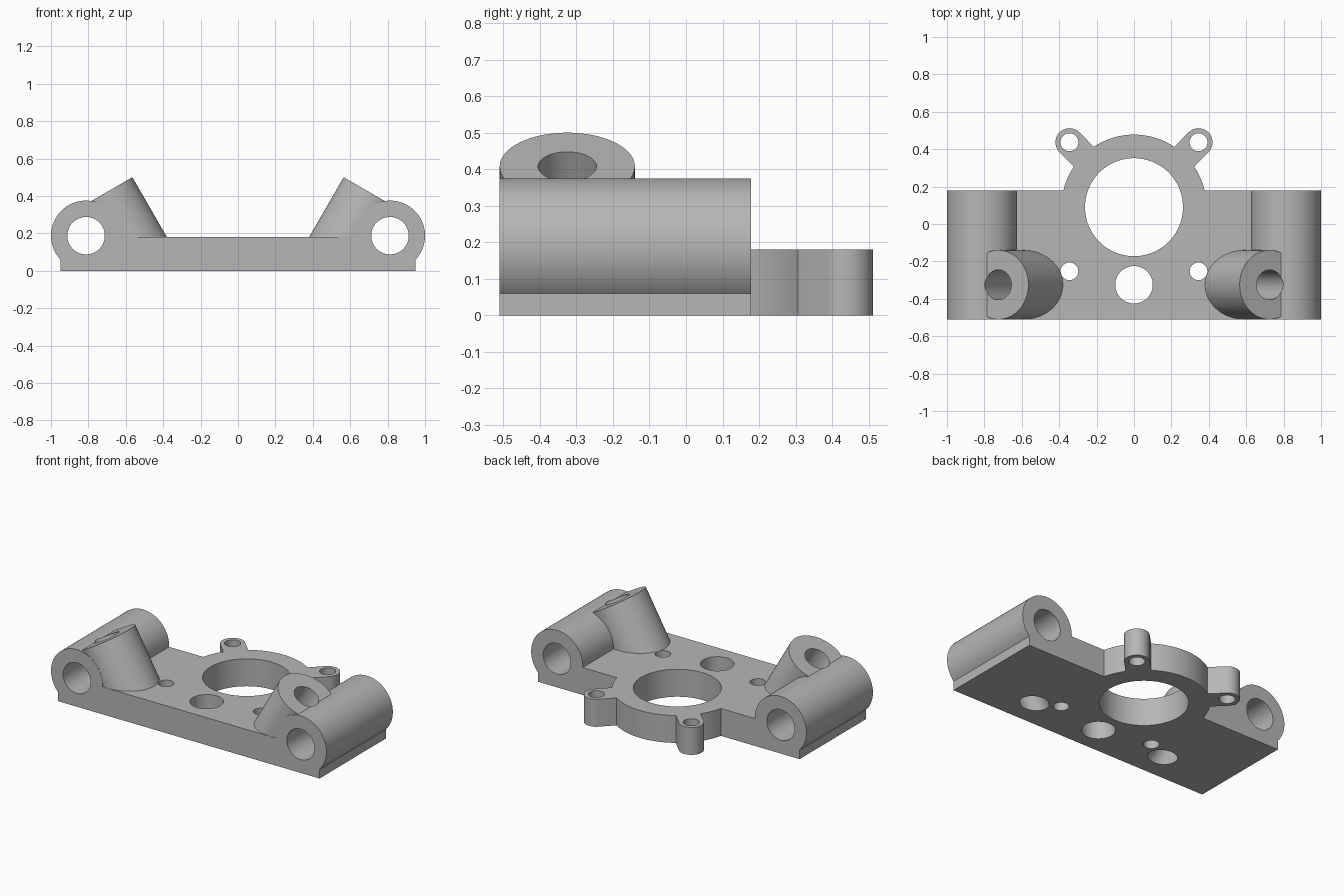
import bpy, bmesh, math
from mathutils import Matrix, Vector

if "Cube" in bpy.data.objects:
    bpy.data.objects.remove(bpy.data.objects["Cube"])

grey = bpy.data.materials.new("grey plastic")
grey.use_nodes = True
colour = (0.47, 0.47, 0.47, 1)
grey.diffuse_color = colour
grey.node_tree.nodes["Principled BSDF"].inputs["Base Color"].default_value = colour

FRONT, BACK, THICK = -0.511, 0.178, 0.18
TUBE_X, TUBE_R = 0.8125, 0.1875
RING_Y, RING_R = 0.09, 0.388
EAR_X, EAR_Y, EAR_R = 0.345, 0.437, 0.075
POST_Y, POST_R = -0.325, 0.185
POST_TOP = Vector((0.725, POST_Y, 0.4075))


def finish(name, bm):
    bmesh.ops.recalc_face_normals(bm, faces=bm.faces)
    mesh = bpy.data.meshes.new(name)
    bm.to_mesh(mesh)
    bm.free()
    mesh.materials.append(grey)
    obj = bpy.data.objects.new(name, mesh)
    bpy.context.collection.objects.link(obj)
    return obj


def extrude(name, outline, direction):
    bm = bmesh.new()
    face = bm.faces.new([bm.verts.new(p) for p in outline])
    moved = bmesh.ops.extrude_face_region(bm, geom=[face], use_keep_orig=True)
    verts = [g for g in moved["geom"] if isinstance(g, bmesh.types.BMVert)]
    bmesh.ops.translate(bm, verts=verts, vec=direction)
    return finish(name, bm)


def rod(name, start, end, radius, floor=False, sides=96):
    start, end = Vector(start), Vector(end)
    axis = end - start
    bm = bmesh.new()
    turn = axis.to_track_quat('Z', 'Y').to_matrix().to_4x4()
    bmesh.ops.create_cone(bm, cap_ends=True, segments=sides, radius1=radius,
                          radius2=radius, depth=axis.length,
                          matrix=Matrix.Translation((start + end) / 2) @ turn)
    if floor:  # trim flush with the underside of the plate
        cut = bmesh.ops.bisect_plane(bm, geom=bm.verts[:] + bm.edges[:] + bm.faces[:],
                                     plane_co=(0, 0, 0), plane_no=(0, 0, -1),
                                     clear_outer=True)
        edges = [g for g in cut["geom_cut"] if isinstance(g, bmesh.types.BMEdge)]
        bmesh.ops.contextual_create(bm, geom=edges)
    return finish(name, bm)


def combine(body, tool, operation):
    mod = body.modifiers.new(tool.name, 'BOOLEAN')
    mod.operation, mod.solver, mod.object = operation, 'EXACT', tool
    bpy.context.view_layer.objects.active = body
    bpy.ops.object.modifier_apply(modifier=mod.name)
    bpy.data.objects.remove(tool)


def arc(cx, cy, radius, start, end, steps):
    return [(cx + radius * math.cos(start + (end - start) * i / steps),
             cy + radius * math.sin(start + (end - start) * i / steps))
            for i in range(steps + 1)]


# Base plate and side tubes share one front profile
foot = 0.95
low = -math.acos((foot - TUBE_X) / TUBE_R)
high = math.pi - math.asin((THICK - TUBE_R) / TUBE_R)
half = [(foot, 0)] + arc(TUBE_X, TUBE_R, TUBE_R, low, high, 72)
profile = half + [(-x, z) for x, z in reversed(half)]
bracket = extrude("mounting_bracket", [(x, FRONT, z) for x, z in profile],
                  (0, BACK - FRONT, 0))

# Central ring
combine(bracket, rod("ring", (0, RING_Y, 0), (0, RING_Y, THICK), RING_R), 'UNION')

# Screw ears and slanted posts
for side in (-1, 1):
    outward = math.atan2(EAR_Y - RING_Y, side * EAR_X)
    ear = arc(side * EAR_X, EAR_Y, EAR_R, outward - math.pi / 2, outward + math.pi / 2, 32)
    inner = Vector((math.cos(outward), math.sin(outward))) * -0.17
    ear += [tuple(Vector(ear[-1]) + inner), tuple(Vector(ear[0]) + inner)]
    combine(bracket, extrude("screw_ear", [(x, y, 0) for x, y in ear], (0, 0, THICK)), 'UNION')

    top = Vector((side * POST_TOP.x, POST_TOP.y, POST_TOP.z))
    slope = Vector((-side * 0.5, 0, -math.sqrt(0.75)))
    combine(bracket, rod("slanted_post", top, top + slope * 0.75, POST_R, floor=True), 'UNION')

# Bores along the tubes and through the posts
for side in (-1, 1):
    x = side * TUBE_X
    combine(bracket, rod("tube_bore", (x, -1, TUBE_R), (x, 1, TUBE_R), 0.1), 'DIFFERENCE')
    top = Vector((side * POST_TOP.x, POST_TOP.y, POST_TOP.z))
    slope = Vector((-side * 0.5, 0, -math.sqrt(0.75)))
    combine(bracket, rod("post_bore", top - slope * 0.2, top + slope * 0.8, 0.08), 'DIFFERENCE')

# Vertical holes
holes = [(0, RING_Y, 0.262), (0, -0.325, 0.1)]
for side in (-1, 1):
    holes += [(side * EAR_X, EAR_Y, 0.048), (side * EAR_X, -0.253, 0.047)]
for x, y, radius in holes:
    combine(bracket, rod("hole", (x, y, -0.3), (x, y, 0.6), radius), 'DIFFERENCE')

# Smooth curved walls, crisp edges
bpy.ops.object.select_all(action='DESELECT')
bracket.select_set(True)
bpy.context.view_layer.objects.active = bracket
bpy.ops.object.shade_smooth_by_angle(angle=math.radians(25))
